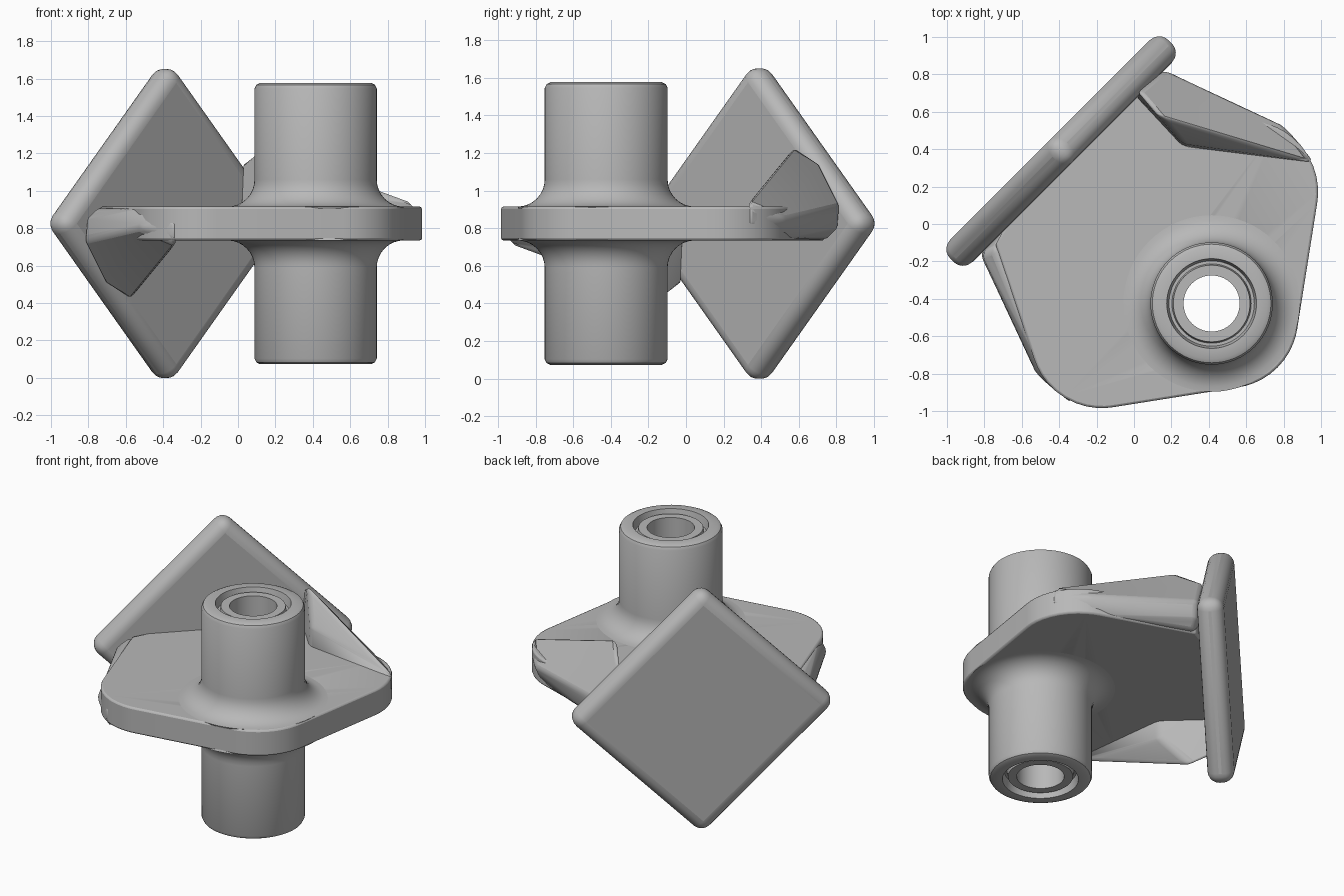
import bpy, bmesh, math
from mathutils import Vector, Matrix

if "Cube" in bpy.data.objects:
    bpy.data.objects.remove(bpy.data.objects["Cube"], do_unlink=True)

MID = 0.825          # height of the symmetry axis
HALF = 0.09          # half thickness of the plates
CX, CY = 0.415, -0.425

grey = bpy.data.materials.new("plain_grey")
grey.use_nodes = True
grey.diffuse_color = (0.48, 0.48, 0.48, 1)
grey.node_tree.nodes["Principled BSDF"].inputs["Base Color"].default_value = grey.diffuse_color


def finish(name, bm, bevel=0, segments=3, angle=35):
    bmesh.ops.recalc_face_normals(bm, faces=bm.faces)
    mesh = bpy.data.meshes.new(name)
    bm.to_mesh(mesh)
    bm.free()
    mesh.materials.append(grey)
    ob = bpy.data.objects.new(name, mesh)
    bpy.context.collection.objects.link(ob)
    if bevel:
        mod = ob.modifiers.new("rounded_edges", "BEVEL")
        mod.width, mod.segments = bevel, segments
        mod.limit_method, mod.angle_limit = "ANGLE", math.radians(25)
    bpy.ops.object.select_all(action="DESELECT")
    ob.select_set(True)
    bpy.context.view_layer.objects.active = ob
    bpy.ops.object.shade_smooth_by_angle(angle=math.radians(angle))
    return ob


def turned(p):
    """Half turn about the axis square to the diamond plate."""
    if len(p) == 2:
        return (-p[1], -p[0])
    return (-p[1], -p[0], 2 * MID - p[2])


def round_corner(a, b, c, r, steps=10):
    a, b, c = Vector(a), Vector(b), Vector(c)
    u, v = (a - b).normalized(), (c - b).normalized()
    half = u.angle(v) / 2
    centre = b + (u + v).normalized() * r / math.sin(half)
    s, e = b + u * r / math.tan(half) - centre, b + v * r / math.tan(half) - centre
    return [centre + s.lerp(e, i / steps).normalized() * r for i in range(steps + 1)]


# Horizontal web plate with large rounded corners
root, side, nose = (0.11, 0.74), (1.03, 0.43), (0.83, -0.83)
near = turned(side)
outline = [(-0.02, 0.67), root]
outline += round_corner(root, side, nose, 0.38)
outline += round_corner(side, nose, near, 0.375)
outline += round_corner(nose, near, turned(root), 0.38)
outline += [turned(root), turned((-0.02, 0.67))]
bm = bmesh.new()
face = bm.faces.new([bm.verts.new((p[0], p[1], MID - HALF)) for p in outline])
ext = bmesh.ops.extrude_face_region(bm, geom=[face])
bmesh.ops.translate(bm, vec=(0, 0, 2 * HALF),
                    verts=[v for v in ext["geom"] if isinstance(v, bmesh.types.BMVert)])
plate = finish("web_plate", bm, 0.012, 2)

# Opening in the web plate for the sleeve
bm = bmesh.new()
bmesh.ops.create_cone(bm, cap_ends=True, segments=48, radius1=0.28, radius2=0.28, depth=1,
                      matrix=Matrix.Translation((CX, CY, MID)))
cutter = finish("opening_cutter", bm)
cutter.hide_render = True
cutter.hide_set(True)
cut = plate.modifiers.new("opening", "BOOLEAN")
cut.operation, cut.object, cut.solver = "DIFFERENCE", cutter, "EXACT"
plate.modifiers.move(1, 0)

# Folded flanges bracing the web plate against the diamond plate
flange = [(0.13, 0.75, 0.735), (0.76, 0.5, 0.735),
          (0.16, 0.815, 0.8), (0.16, 0.825, 0.92), (0.81, 0.525, 0.85),
          (0.02, 0.71, 1.15), (0.13, 0.58, 1.235), (0.26, 0.43, 1.04),
          (0.96, 0.33, 0.93), (0.96, 0.33, 0.8),
          (0.26, 0.41, 0.86), (0.01, 0.68, 0.86)]
for name, shape in (("upper_flange", flange), ("lower_flange", [turned(p) for p in flange])):
    bm = bmesh.new()
    hull = bmesh.ops.convex_hull(bm, input=[bm.verts.new(p) for p in shape])
    loose = [v for v in bm.verts if not v.link_faces]
    bmesh.ops.delete(bm, geom=loose, context="VERTS")
    bmesh.ops.dissolve_limit(bm, angle_limit=math.radians(4), verts=bm.verts, edges=bm.edges)
    finish(name, bm, 0.03, 3, 40)

# Upright square plate standing on its corner
bm = bmesh.new()
turn = Matrix.Rotation(math.radians(45), 4, "Z") @ Matrix.Rotation(math.radians(45), 4, "Y")
bmesh.ops.create_cube(bm, size=1, matrix=Matrix.Translation((-0.39, 0.39, MID)) @ turn
                      @ Matrix.Diagonal((1.213, 0.17, 1.213, 1)))
finish("diamond_plate", bm, 0.075, 5)

# Sleeve: half profile in radius and height above the middle, mirrored, then spun
R, H, F = 0.327, 0.752, 0.145
half = [(0.15, H - 0.02), (0.205, H - 0.02), (0.212, H - 0.06), (0.228, H - 0.06),
        (0.24, H), (R - 0.03, H), (R - 0.01, H - 0.01), (R, H - 0.03)]
for i in range(9):
    a = math.pi / 2 * i / 8
    half.append((R + F - F * math.cos(a), HALF + F - F * math.sin(a)))
half.append((R + F - 0.01, HALF - 0.02))
profile = half + [(r, -z) for r, z in reversed(half)]
bm = bmesh.new()
verts = [bm.verts.new((CX + r, CY, MID + z)) for r, z in profile]
edges = [bm.edges.new((verts[i - 1], verts[i])) for i in range(len(verts))]
bmesh.ops.spin(bm, geom=verts + edges, cent=(CX, CY, 0), axis=(0, 0, 1),
               angle=math.tau, steps=64, use_duplicate=False)
bmesh.ops.remove_doubles(bm, verts=bm.verts, dist=0.0005)
finish("bearing_sleeve", bm)
